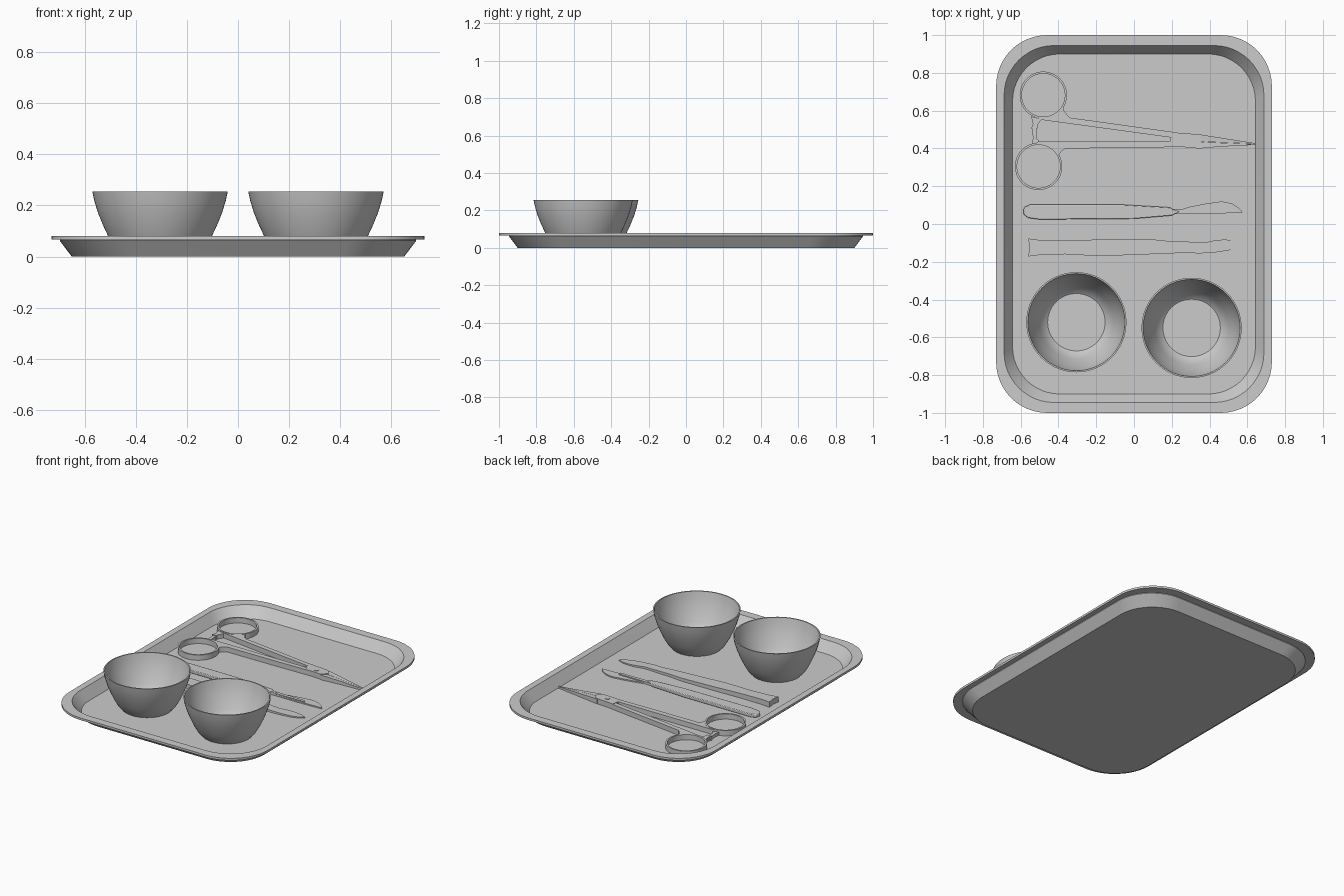
import bpy, bmesh, math

FLOOR = 0.012


def finish(name, bm, smooth=True):
    bmesh.ops.recalc_face_normals(bm, faces=bm.faces)
    me = bpy.data.meshes.new(name)
    bm.to_mesh(me)
    bm.free()
    ob = bpy.data.objects.new(name, me)
    bpy.context.collection.objects.link(ob)
    if smooth:
        bpy.ops.object.select_all(action='DESELECT')
        ob.select_set(True)
        bpy.context.view_layer.objects.active = ob
        bpy.ops.object.shade_smooth_by_angle(angle=math.radians(30))
    return ob


def loft(name, rings, cap=True):
    """Bridge equal-length rings of points; cap the ends or close the loop."""
    bm = bmesh.new()
    vs = [[bm.verts.new(p) for p in r] for r in rings]
    n = len(vs[0])
    pairs = list(zip(vs, vs[1:])) + ([] if cap else [(vs[-1], vs[0])])
    for a, b in pairs:
        for i in range(n):
            j = (i + 1) % n
            bm.faces.new((a[i], a[j], b[j], b[i]))
    if cap:
        bm.faces.new(vs[0])
        bm.faces.new(vs[-1])
    return finish(name, bm)


def rounded_rect(hx, hy, r, z, seg=12):
    pts = []
    for k, (sx, sy) in enumerate([(1, 1), (-1, 1), (-1, -1), (1, -1)]):
        for i in range(seg + 1):
            a = math.pi / 2 * (k + i / seg)
            pts.append((sx * (hx - r) + r * math.cos(a), sy * (hy - r) + r * math.sin(a), z))
    return pts


def circle(cx, cy, r, z, n=64):
    return [(cx + r * math.cos(2 * math.pi * i / n), cy + r * math.sin(2 * math.pi * i / n), z)
            for i in range(n)]


def plate(name, pts, top, base=FLOOR):
    """Flat outline with straight sides; top may be a function of x, y."""
    f = top if callable(top) else (lambda x, y: top)
    return loft(name, [[(x, y, base) for x, y in pts], [(x, y, f(x, y)) for x, y in pts]])


def arc(cx, cy, r, a0, a1, n=10):
    return [(cx + r * math.cos(math.radians(a0 + (a1 - a0) * i / n)),
             cy + r * math.sin(math.radians(a0 + (a1 - a0) * i / n))) for i in range(n + 1)]


# Tray: sloped pan with a flat rim
loft("tray", [rounded_rect(*s) for s in [
    (0.65, 0.90, 0.25, 0), (0.697, 0.947, 0.265, 0.062), (0.697, 0.947, 0.265, 0.066),
    (0.73, 1.0, 0.27, 0.066), (0.73, 1.0, 0.27, 0.08), (0.688, 0.945, 0.265, 0.08),
    (0.643, 0.90, 0.25, FLOOR)]])

# Bowls
outer = [(0.155, FLOOR), (0.179, 0.038), (0.203, 0.08), (0.224, 0.125), (0.243, 0.172),
         (0.257, 0.218), (0.265, 0.255)]
inner = [(0.257, 0.255), (0.249, 0.218), (0.235, 0.172), (0.216, 0.125), (0.195, 0.08),
         (0.172, 0.038), (0.152, 0.022)]
for name, x, y in [("left_bowl", -0.305, -0.52), ("right_bowl", 0.305, -0.55)]:
    loft(name, [circle(x, y, r, z) for r, z in outer + inner])

# Clamp finger rings
TOP = 0.047
R1, R2 = (-0.48, 0.682), (-0.505, 0.305)
for name, c in [("upper_finger_ring", R1), ("lower_finger_ring", R2)]:
    loft(name, [circle(*c, r, z, 48) for r, z in
                [(0.125, FLOOR), (0.125, TOP), (0.114, TOP), (0.114, FLOOR)]], cap=False)

# Clamp arms, starting along the finger rings
plate("upper_arm", arc(*R1, 0.119, -105, -30) + [
    (-0.368, 0.595), (-0.34, 0.563), (-0.1, 0.53), (0.2, 0.488), (0.22, 0.47),
    (0.195, 0.458), (-0.495, 0.552)], TOP - 0.002)
plate("lower_arm", arc(*R2, 0.119, 105, 28) + [
    (-0.385, 0.385), (-0.36, 0.4), (0.0, 0.403), (0.24, 0.408), (0.24, 0.44),
    (0.19, 0.437), (-0.505, 0.437)], TOP - 0.002)

# Ratchet catches
plate("upper_ratchet", [(-0.545, 0.505), (-0.512, 0.505), (-0.512, 0.52), (-0.49, 0.555),
                        (-0.545, 0.57), (-0.535, 0.53)], 0.04)
plate("lower_ratchet", [(-0.54, 0.42), (-0.5, 0.435), (-0.516, 0.455), (-0.516, 0.52),
                        (-0.54, 0.52), (-0.535, 0.455)], 0.034)

# Clamp joint, pivot and jaws
plate("clamp_joint", [(0.19, 0.437), (0.195, 0.458), (0.2, 0.488), (0.24, 0.482), (0.33, 0.476),
                      (0.36, 0.44), (0.33, 0.403), (0.24, 0.408)], TOP)
plate("pivot", [p[:2] for p in circle(0.272, 0.438, 0.016, 0, 24)], TOP + 0.003)


def jaw_top(x, y):
    return 0.044 - 0.022 * max(0, x - 0.33) / 0.31


plate("upper_jaw", [(0.31, 0.438), (0.32, 0.477), (0.35, 0.474), (0.64, 0.428), (0.64, 0.424)], jaw_top)
plate("lower_jaw", [(0.31, 0.436), (0.64, 0.423), (0.64, 0.419), (0.45, 0.409), (0.34, 0.399),
                    (0.31, 0.404)], jaw_top)

# Scalpel handle, blade and blade mount
handle = plate("scalpel_handle", [
    (-0.587, 0.07), (-0.58, 0.09), (-0.55, 0.103), (-0.07, 0.103), (0.19, 0.088), (0.21, 0.075),
    (0.24, 0.066), (0.2, 0.045), (0.0, 0.028), (-0.5, 0.024), (-0.56, 0.032), (-0.583, 0.05)], 0.034)
bev = handle.modifiers.new("soft_edge", 'BEVEL')
bev.width, bev.segments = 0.004, 2
plate("scalpel_blade", [
    (0.2, 0.08), (0.24, 0.074), (0.29, 0.09), (0.38, 0.108), (0.465, 0.12), (0.52, 0.108),
    (0.555, 0.085), (0.577, 0.06), (0.4, 0.054), (0.24, 0.055), (0.2, 0.052)], 0.02)
plate("blade_mount", [(0.2, 0.055), (0.44, 0.058), (0.447, 0.066), (0.44, 0.076), (0.2, 0.08)], 0.027)

# Second instrument: broad handle with leaf-shaped tip
plate("spatula_handle", [
    (-0.56, -0.077), (-0.5, -0.085), (-0.34, -0.087), (-0.18, -0.082), (0.085, -0.08),
    (0.18, -0.09), (0.27, -0.093), (0.27, -0.15), (0.18, -0.158), (0.085, -0.16), (-0.18, -0.17),
    (-0.365, -0.16), (-0.5, -0.164), (-0.56, -0.172), (-0.553, -0.125)],
    lambda x, y: 0.048 - 0.02 * (x + 0.56) / 0.83)
plate("spatula_tip", [
    (0.27, -0.093), (0.375, -0.098), (0.43, -0.086), (0.48, -0.082), (0.53, -0.088),
    (0.566, -0.103), (0.545, -0.122), (0.5, -0.14), (0.42, -0.152), (0.34, -0.156), (0.27, -0.15)],
    lambda x, y: 0.028 - 0.01 * (x - 0.27) / 0.3)
